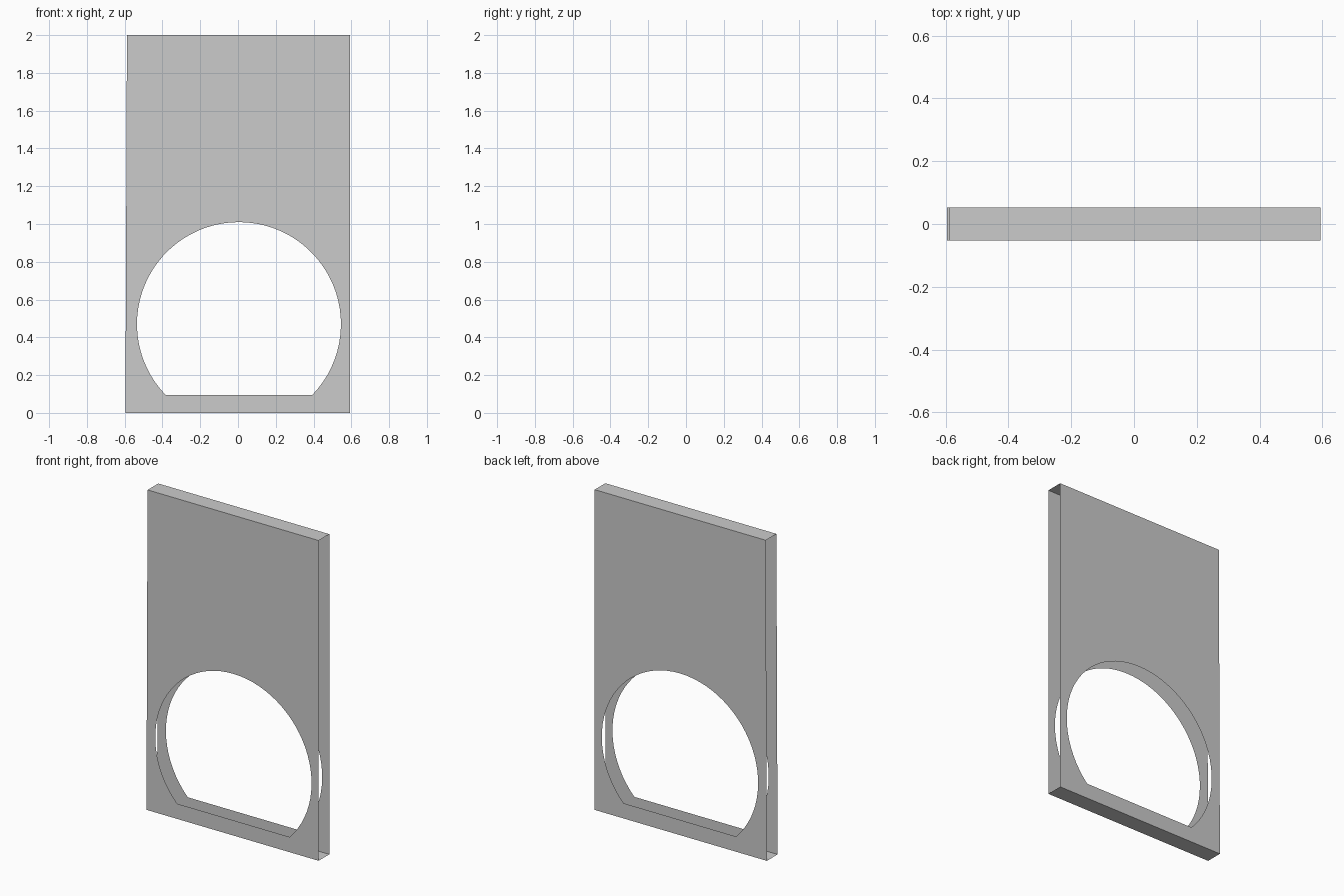
import bpy, bmesh, math

if "Cube" in bpy.data.objects:
    bpy.data.objects.remove(bpy.data.objects["Cube"])

HALF_T = 0.0525
# Panel outline, with a slightly slanted left edge
OUTLINE = [(-0.596, 0), (0.594, 0), (0.594, 2), (-0.588, 2)]

# Round opening with a flat bottom
CX, CZ, R, FLAT_Z, SEGMENTS = 0.005, 0.47, 0.54, 0.095, 56
start = math.asin((FLAT_Z - CZ) / R)
sweep = math.pi - 2 * start
OPENING = [(CX + R * math.cos(start + sweep * i / SEGMENTS),
            CZ + R * math.sin(start + sweep * i / SEGMENTS))
           for i in range(SEGMENTS + 1)]


def add_sheet(bm, y):
    """Flat sheet with the opening cut out; returns its outer corners."""
    loops, edges = [], []
    for points in (OUTLINE, OPENING):
        verts = [bm.verts.new((x, y, z)) for x, z in points]
        edges += [bm.edges.new((v, verts[(i + 1) % len(verts)]))
                  for i, v in enumerate(verts)]
        loops.append(verts)
    bmesh.ops.triangle_fill(bm, edges=edges, use_beauty=True)
    return loops[0]


bm = bmesh.new()
# Front and back sheets
front = add_sheet(bm, -HALF_T)
back = add_sheet(bm, HALF_T)
# Bottom and top strips; the sides and the opening stay unwalled
for a, b in ((0, 1), (2, 3)):
    bm.faces.new((front[a], back[a], back[b], front[b]))

# Face everything outward
bm.normal_update()
for f in bm.faces:
    c = f.calc_center_median()
    n = f.normal
    outward = n.y * c.y if abs(n.y) > 0.5 else n.z * (c.z - 1)
    if outward < 0:
        f.normal_flip()

mesh = bpy.data.meshes.new("hollow_panel")
bm.to_mesh(mesh)
bm.free()
panel = bpy.data.objects.new("hollow_panel", mesh)
bpy.context.collection.objects.link(panel)
